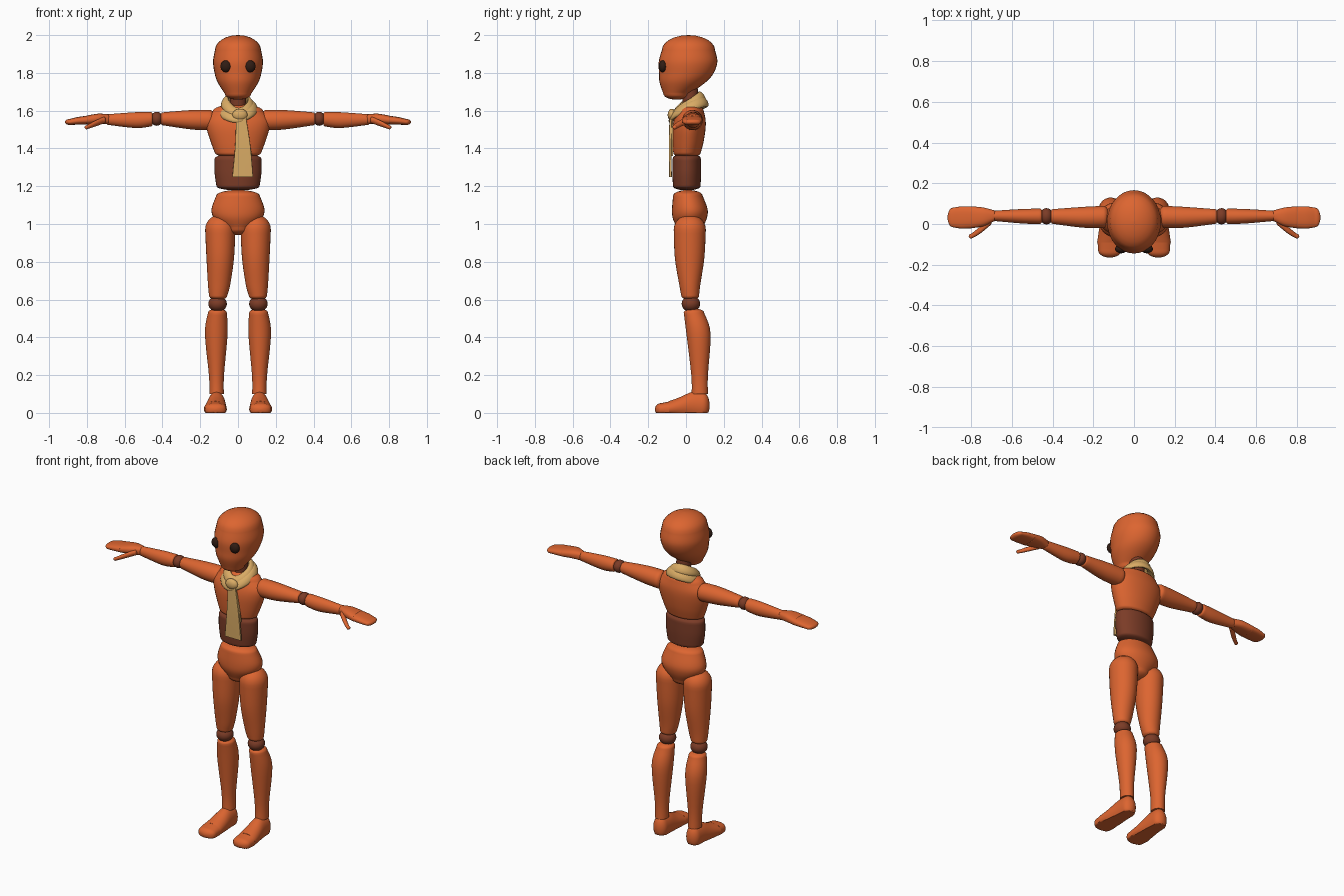
import bpy
import bmesh
from math import sin, cos, pi, copysign, radians
from mathutils import Vector

default = bpy.data.objects.get("Cube")
if default:
    bpy.data.objects.remove(default, do_unlink=True)

SIDES = 32
parts = []


def make_material(name, color):
    mat = bpy.data.materials.new(name)
    mat.use_nodes = True
    mat.diffuse_color = color
    mat.node_tree.nodes["Principled BSDF"].inputs["Base Color"].default_value = color
    return mat


orange = make_material("orange_body", (0.72, 0.13, 0.03, 1))
brown = make_material("brown_joint", (0.2, 0.045, 0.02, 1))
dark = make_material("dark_eye", (0.03, 0.012, 0.007, 1))
cloth = make_material("tan_scarf", (0.7, 0.41, 0.13, 1))


def finish(name, bm, mat):
    bmesh.ops.recalc_face_normals(bm, faces=bm.faces)
    mesh = bpy.data.meshes.new(name)
    bm.to_mesh(mesh)
    bm.free()
    mesh.materials.append(mat)
    obj = bpy.data.objects.new(name, mesh)
    bpy.context.collection.objects.link(obj)
    parts.append(obj)
    return obj


def spline(sections, steps=5):
    """Smooth in-between sections through the given ones."""
    rows = [Vector(s) for s in sections]
    result = []
    for i in range(len(rows) - 1):
        a, b = rows[i], rows[i + 1]
        before, after = rows[max(i - 1, 0)], rows[min(i + 2, len(rows) - 1)]
        for k in range(steps):
            t = k / steps
            result.append(0.5 * (2 * a + (b - before) * t
                                 + (2 * before - 5 * a + 4 * b - after) * t ** 2
                                 + (3 * a - before - 3 * b + after) * t ** 3))
    return result + [rows[-1]]


def dome(row, length):
    """Shrinking sections that round off an end."""
    result = []
    for k in range(1, 7):
        a = pi / 2 * k / 6.1
        extra = row.copy()
        extra[0] += length * sin(a)
        extra[3] *= cos(a)
        extra[4] *= cos(a)
        result.append(extra)
    return result


def loft(name, axis, sections, mat, caps=(0, 0), power=2, side=1, floor=False):
    """Sections are (position on axis, two centres, two radii)."""
    rows = spline(sections)
    way = copysign(1, sections[-1][0] - sections[0][0])
    start = dome(rows[0], -way * caps[0]) if caps[0] else []
    end = dome(rows[-1], way * caps[1]) if caps[1] else []
    rows = start[::-1] + rows + end
    u, v = [n for n in range(3) if n != axis]
    bm = bmesh.new()
    rings = []
    for row in rows:
        ring = []
        for k in range(SIDES):
            a = 2 * pi * k / SIDES
            p = Vector((0, 0, 0))
            p[axis] = row[0]
            p[u] = row[1] + row[3] * copysign(abs(cos(a)) ** (2 / power), cos(a))
            p[v] = row[2] + row[4] * copysign(abs(sin(a)) ** (2 / power), sin(a))
            if floor:
                p.z = max(p.z, 0)
            p.x *= side
            ring.append(bm.verts.new(p))
        rings.append(ring)
    for low, high in zip(rings, rings[1:]):
        for k in range(SIDES):
            n = (k + 1) % SIDES
            bm.faces.new((low[k], low[n], high[n], high[k]))
    bm.faces.new(rings[0])
    bm.faces.new(rings[-1])
    return finish(name, bm, mat)


def ball(name, centre, radii, mat):
    bm = bmesh.new()
    bmesh.ops.create_uvsphere(bm, u_segments=24, v_segments=16, radius=1)
    bmesh.ops.scale(bm, vec=radii, verts=bm.verts)
    bmesh.ops.translate(bm, vec=centre, verts=bm.verts)
    return finish(name, bm, mat)


def wrap(name, radius, height, lean):
    """A soft cloth loop, low at the front and high at the back."""
    bm = bmesh.new()
    around, across = 48, 14
    grid = []
    for i in range(around):
        a = 2 * pi * i / around
        ring = []
        for j in range(across):
            b = 2 * pi * j / across
            r = radius + 0.016 * cos(b) - 0.012 * sin(b)
            dip = 0.015 * max(0, -sin(a)) ** 4
            z = height + 0.035 * sin(a) + lean * cos(a) - dip + 0.026 * sin(b)
            ring.append(bm.verts.new((r * cos(a), 0.014 + r * sin(a), z)))
        grid.append(ring)
    for i in range(around):
        here, after = grid[i], grid[(i + 1) % around]
        for j in range(across):
            n = (j + 1) % across
            bm.faces.new((here[j], here[n], after[n], after[j]))
    return finish(name, bm, cloth)


# Head and neck
loft("head", 2, [(1.69, 0, -.05, .07, .07), (1.75, 0, -.018, .108, .122),
                 (1.8, 0, .002, .124, .145), (1.86, 0, .011, .132, .155),
                 (1.92, 0, .013, .122, .141)], orange, (.032, .08))
loft("neck", 2, [(1.58, 0, .03, .045, .045), (1.72, 0, .02, .042, .042)], brown)

# Trunk
loft("chest", 2, [(1.375, 0, .005, .122, .072), (1.43, 0, .01, .143, .082),
                  (1.5, 0, .015, .165, .088), (1.55, 0, .02, .168, .084),
                  (1.595, 0, .025, .135, .07)], orange, (.022, .04))
loft("abdomen", 2, [(1.2, 0, .004, .114, .073), (1.27, 0, .004, .124, .076),
                    (1.345, 0, .004, .124, .075)], brown, (.022, .03))
loft("pelvis", 2, [(.98, 0, .02, .075, .068), (1.03, 0, .02, .127, .09),
                   (1.08, 0, .02, .14, .094), (1.15, 0, .01, .115, .078)],
     orange, (.038, .03))

# Mirrored limbs and eyes
for label, s in (("left", 1), ("right", -1)):
    ball(label + "_eye", (s * .063, -.122, 1.835), (.03, .022, .032), dark)

    loft(label + "_upper_arm", 0, [(.15, .035, 1.55, .054, .054),
                                   (.25, .033, 1.552, .051, .051),
                                   (.4, .037, 1.557, .036, .034)],
         orange, (.03, .012), side=s)
    ball(label + "_elbow", (s * .43, .038, 1.557), (.032, .04, .037), brown)
    loft(label + "_forearm", 0, [(.46, .038, 1.555, .037, .038),
                                 (.54, .038, 1.55, .036, .042),
                                 (.69, .04, 1.553, .025, .028)],
         orange, (.012, .01), side=s)
    loft(label + "_palm", 0, [(.69, .04, 1.555, .028, .026),
                              (.74, .035, 1.557, .046, .027),
                              (.8, .033, 1.55, .054, .024)],
         orange, (.012, .006), side=s, power=2.5)
    loft(label + "_fingers", 0, [(.8, .033, 1.55, .054, .023),
                                 (.85, .032, 1.546, .054, .02),
                                 (.89, .032, 1.54, .048, .016)],
         orange, (.005, .026), side=s, power=2.5)
    loft(label + "_thumb", 0, [(.71, .01, 1.55, .02, .018),
                               (.76, -.033, 1.53, .017, .015),
                               (.8, -.06, 1.512, .012, .011)],
         orange, (.01, .012), side=s)

    loft(label + "_thigh", 2, [(.62, .105, .022, .048, .047),
                               (.68, .1, .02, .059, .056),
                               (.82, .094, .019, .073, .078),
                               (.97, .094, .02, .08, .085)],
         orange, (.022, .08), side=s)
    ball(label + "_knee", (s * .108, .026, .577), (.049, .049, .042), brown)
    loft(label + "_shin", 2, [(.1, .113, .073, .038, .043),
                              (.2, .114, .072, .04, .044),
                              (.42, .115, .066, .06, .064),
                              (.53, .109, .042, .05, .054)],
         orange, (0, .022), side=s)
    loft(label + "_foot", 1, [(.085, .113, .04, .044, .072),
                              (.03, .114, .04, .048, .07),
                              (-.03, .117, .03, .055, .054),
                              (-.09, .12, .02, .061, .042)],
         orange, (.04, 0), side=s, floor=True)
    loft(label + "_toes", 1, [(-.09, .12, .02, .059, .04),
                              (-.13, .119, .018, .057, .034)],
         orange, (0, .035), side=s, floor=True, power=2.4)

# Scarf: two loops, a knot and hanging ends
wrap("scarf_lower_wrap", .086, 1.612, .008)
wrap("scarf_upper_wrap", .07, 1.64, -.006)
ball("scarf_knot", (.01, -.075, 1.578), (.04, .022, .032), cloth)
loft("scarf_front_tail", 2, [(1.25, .025, -.082, .055, .007),
                             (1.42, .025, -.084, .04, .007),
                             (1.58, .015, -.08, .025, .007)], cloth, power=8)
loft("scarf_back_tail", 2, [(1.36, .045, -.073, .03, .005),
                            (1.57, .015, -.073, .022, .005)], cloth, power=8)

# Smooth shading with crisp edges
bpy.ops.object.select_all(action='DESELECT')
for obj in parts:
    obj.select_set(True)
bpy.context.view_layer.objects.active = parts[0]
bpy.ops.object.shade_smooth_by_angle(angle=radians(40))
